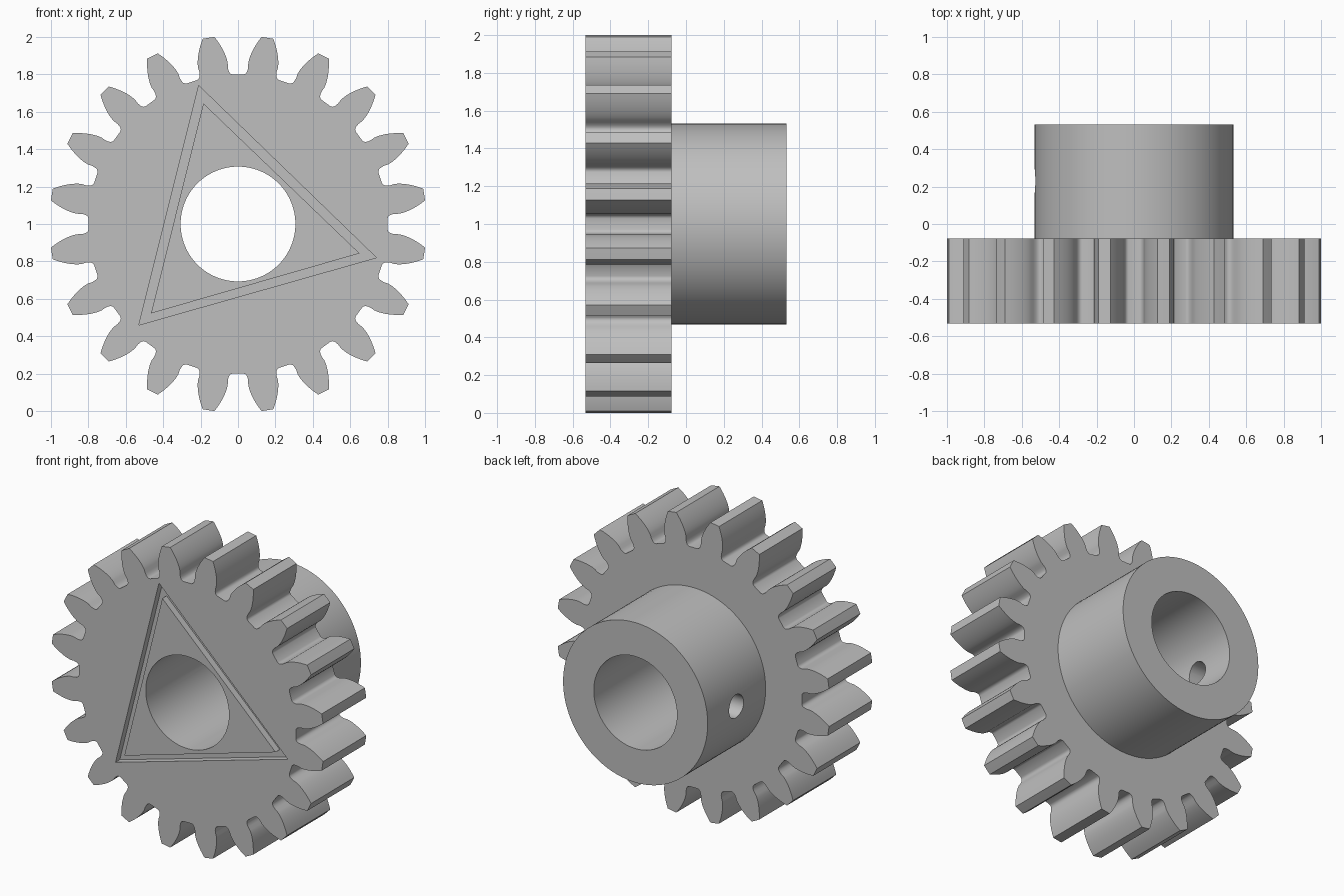
import bpy, bmesh, math
from mathutils import Matrix

cube = bpy.data.objects.get("Cube")
if cube:
    bpy.data.objects.remove(cube, do_unlink=True)

CZ = 1.0                                  # height of the shaft axis
FRONT, SHOULDER, BACK = -0.533, -0.078, 0.533
TEETH, TIP_R, ROOT_R = 20, 1.008, 0.80
PITCH_R = TIP_R * TEETH / (TEETH + 2)
PRESSURE = math.radians(20)
BASE_R = PITCH_R * math.cos(PRESSURE)

steel = bpy.data.materials.new("steel grey")
steel.use_nodes = True
grey = (0.52, 0.52, 0.52, 1)
steel.diffuse_color = grey
steel.node_tree.nodes["Principled BSDF"].inputs["Base Color"].default_value = grey


def new_object(name, bm):
    bmesh.ops.recalc_face_normals(bm, faces=bm.faces)
    mesh = bpy.data.meshes.new(name)
    bm.to_mesh(mesh)
    bm.free()
    mesh.materials.append(steel)
    ob = bpy.data.objects.new(name, mesh)
    bpy.context.collection.objects.link(ob)
    return ob


def prism(name, points, y0, y1):
    """Extrude an (x, z) outline along y."""
    bm = bmesh.new()
    rings = [[bm.verts.new((x, y, z)) for x, z in points] for y in (y0, y1)]
    bm.faces.new(rings[0])
    bm.faces.new(rings[1])
    n = len(points)
    for i in range(n):
        j = (i + 1) % n
        bm.faces.new((rings[0][i], rings[0][j], rings[1][j], rings[1][i]))
    return new_object(name, bm)


def circle(r, n=96):
    return [(r * math.cos(2 * math.pi * i / n), CZ + r * math.sin(2 * math.pi * i / n))
            for i in range(n)]


def boolean(target, other, operation):
    """Apply a boolean and discard the helper."""
    other.hide_render = True
    mod = target.modifiers.new("cut", 'BOOLEAN')
    mod.operation, mod.object, mod.solver = operation, other, 'EXACT'
    bpy.context.view_layer.objects.active = target
    bpy.ops.object.modifier_apply(modifier=mod.name)
    bpy.data.objects.remove(other, do_unlink=True)


# Half tooth as (radius, half angle): root fillet, then involute flank
def involute(angle):
    return math.tan(angle) - angle


flank = [(ROOT_R, math.radians(6.9)), (0.803, math.radians(6.3)),
         (0.810, math.radians(5.8)), (0.822, math.radians(5.45)),
         (0.840, math.radians(5.27))]
for i in range(8):
    r = 0.862 + (TIP_R - 0.862) * i / 7
    half = math.pi / (2 * TEETH) + involute(PRESSURE) - involute(math.acos(BASE_R / r))
    flank.append((r, half))

# Toothed wheel outline
outline = []
for t in range(TEETH):
    mid = 2 * math.pi * (t + 0.5) / TEETH
    tooth = [(r, mid - a) for r, a in flank] + [(TIP_R, mid)]
    tooth += [(r, mid + a) for r, a in reversed(flank)]
    outline += [(r * math.cos(a), CZ + r * math.sin(a)) for r, a in tooth]
gear = prism("spur_gear", outline, FRONT, SHOULDER)

# Rear hub and shaft bore
boolean(gear, prism("hub", circle(0.533), SHOULDER - 0.1, BACK), 'UNION')
boolean(gear, prism("bore_cutter", circle(0.307), -1, 1), 'DIFFERENCE')

# Triangular groove in the front face
outer = [(-0.21, 1.74), (0.74, 0.82), (-0.53, 0.46)]
inner = [(-0.185, 1.645), (0.65, 0.843), (-0.465, 0.522)]
bm = bmesh.new()
loops = [[bm.verts.new((x, y, z)) for x, z in pts]
         for pts, y in ((outer, FRONT - 0.05), (outer, FRONT + 0.045),
                        (inner, FRONT + 0.045), (inner, FRONT - 0.05))]
for k in range(4):
    a, b = loops[k], loops[(k + 1) % 4]
    for i in range(3):
        j = (i + 1) % 3
        bm.faces.new((a[i], a[j], b[j], b[i]))
boolean(gear, new_object("groove_cutter", bm), 'DIFFERENCE')

# Set screw hole through one side of the hub
bm = bmesh.new()
bmesh.ops.create_cone(bm, cap_ends=True, segments=32, radius1=0.077, radius2=0.077, depth=0.6,
                      matrix=Matrix.Translation((-0.45, 0.23, CZ)) @ Matrix.Rotation(math.pi / 2, 4, 'Y'))
boolean(gear, new_object("screw_hole_cutter", bm), 'DIFFERENCE')

# Smooth curved walls, crisp edges
bpy.ops.object.select_all(action='DESELECT')
gear.select_set(True)
bpy.context.view_layer.objects.active = gear
bpy.ops.object.shade_smooth_by_angle(angle=math.radians(30))
